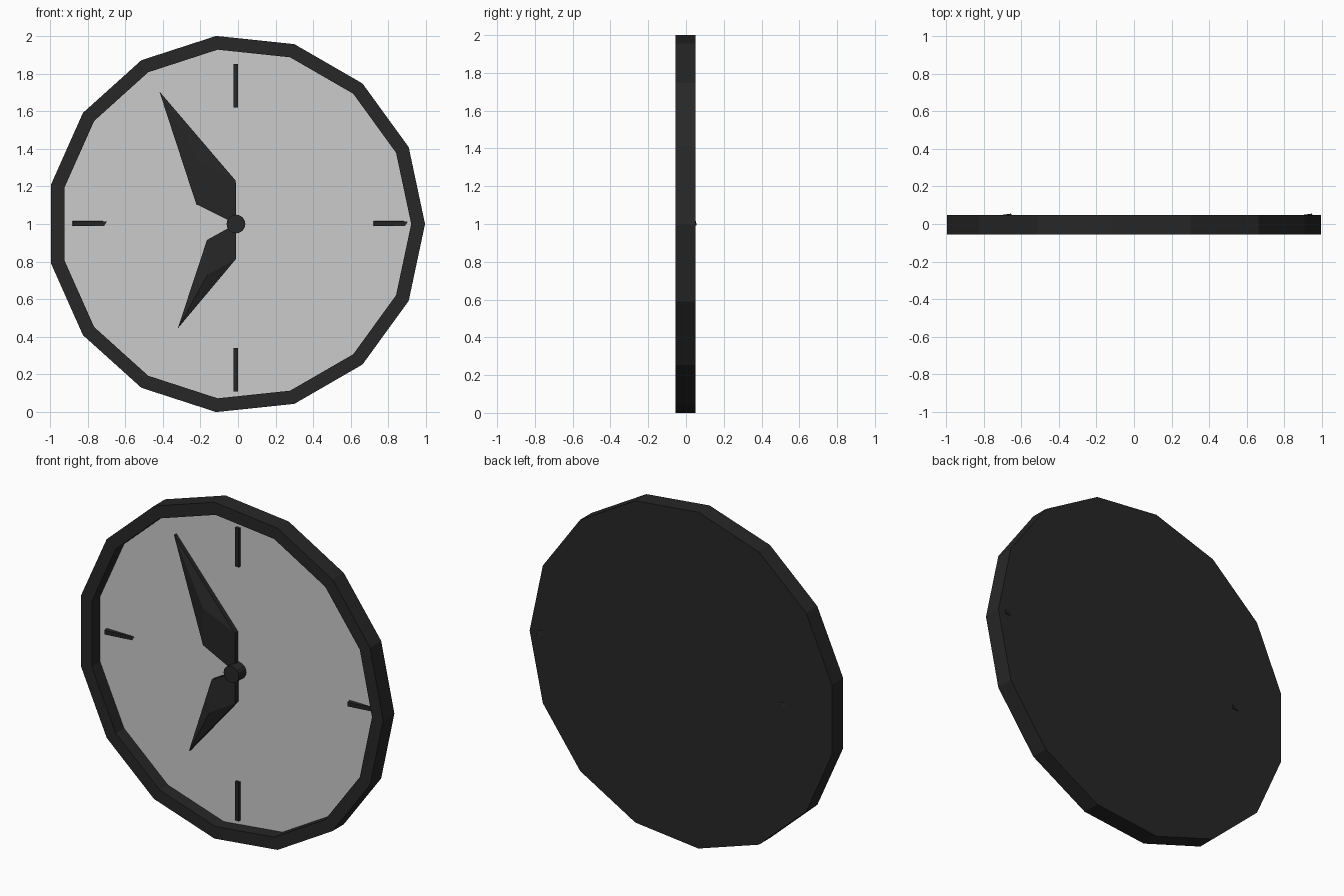
import bpy, bmesh
from math import cos, sin, radians, tau
from mathutils import Matrix, Vector

if "Cube" in bpy.data.objects:
    bpy.data.objects.remove(bpy.data.objects["Cube"])

CX, CZ = -0.011, 1.0
SIDES = 15
FRONT, FACE, BACK = -0.056, 0.022, 0.049

dark = bpy.data.materials.new("dark")
dark.diffuse_color = (0.02, 0.02, 0.02, 1)
dark.use_nodes = True
dark.node_tree.nodes["Principled BSDF"].inputs["Base Color"].default_value = dark.diffuse_color


def finish(name, bm, mat=None, fix_normals=True):
    if fix_normals:
        bmesh.ops.recalc_face_normals(bm, faces=bm.faces)
    me = bpy.data.meshes.new(name)
    bm.to_mesh(me)
    bm.free()
    ob = bpy.data.objects.new(name, me)
    bpy.context.collection.objects.link(ob)
    if mat:
        me.materials.append(mat)
    return ob


def ring(bm, r, y):
    return [bm.verts.new((CX + r * cos(tau * i / SIDES), y, CZ + r * sin(tau * i / SIDES)))
            for i in range(SIDES)]


def bridge(bm, a, b):
    n = len(a)
    for i in range(n):
        j = (i + 1) % n
        bm.faces.new((a[i], a[j], b[j], b[i]))


# Case: fifteen-sided shallow pan with a raised rim
bm = bmesh.new()
profile = [(0.932, FACE + 0.003), (0.932, FRONT), (1.0055, FRONT), (1.0055, BACK)]
rings = [ring(bm, r, y) for r, y in profile]
for a, b in zip(rings, rings[1:]):
    bridge(bm, a, b)
bm.faces.new(rings[0])
bm.faces.new(rings[-1])
finish("case", bm, dark)

# Dial: grey plate recessed inside the rim, facing forward
bm = bmesh.new()
bm.faces.new(ring(bm, 0.932, FACE))
bm.normal_update()
for f in bm.faces:
    if f.normal.y > 0:
        f.normal_flip()
finish("dial", bm, None, False)


# Hour marks: thin bars, the side pair tilted so one end pokes through the back
def mark(name, x, y, z, length, horizontal):
    bm = bmesh.new()
    size = (length, 0.025, 0.025) if horizontal else (0.025, 0.03, length)
    rot = Matrix.Identity(4)
    if horizontal:
        rot = Matrix.Rotation(radians(8), 4, 'Z') @ Matrix.Rotation(radians(5), 4, 'X')
    m = Matrix.Translation((x, y, z)) @ rot @ Matrix.Diagonal((*size, 1))
    bmesh.ops.create_cube(bm, size=1, matrix=m)
    finish(name, bm, dark)


mark("mark_top", -0.012, 0.02, 1.735, 0.23, False)
mark("mark_bottom", -0.012, 0.02, 0.225, 0.23, False)
mark("mark_left", -0.765, 0.026, 1.003, 0.23, True)
mark("mark_right", 0.835, 0.026, 1.003, 0.23, True)


# Hands: faceted arrow shapes with a raised ridge point
def hand(name, left, right, apex, tip):
    bm = bmesh.new()
    hub = (CX, CZ)
    outline = [(hub, -0.012), (right, -0.012), (tip, -0.005), (left, -0.012)]
    h, r, t, l = front = [bm.verts.new((p[0], y, p[1])) for p, y in outline]
    back = [bm.verts.new((p[0], FACE - 0.004, p[1])) for p, y in outline]
    a = bm.verts.new((apex[0], -0.035, apex[1]))
    for f in ((h, r, a, l), (r, t, a), (t, l, a)):
        bm.faces.new(f)
    bridge(bm, front, back)
    bm.faces.new(back)
    finish(name, bm, dark)


hand("minute_hand", (-0.222, 1.105), (-0.012, 1.23), (-0.205, 1.335), (-0.418, 1.705))
hand("hour_hand", (-0.165, 0.915), (-0.01, 0.815), (-0.162, 0.73), (-0.32, 0.445))

# Centre pin holding the hands
bm = bmesh.new()
bmesh.ops.create_cone(bm, cap_ends=True, segments=16, radius1=0.05, radius2=0.05, depth=0.07,
                      matrix=Matrix.Translation((CX, -0.013, CZ)) @ Matrix.Rotation(radians(90), 4, 'X'))
finish("centre_pin", bm, dark)
